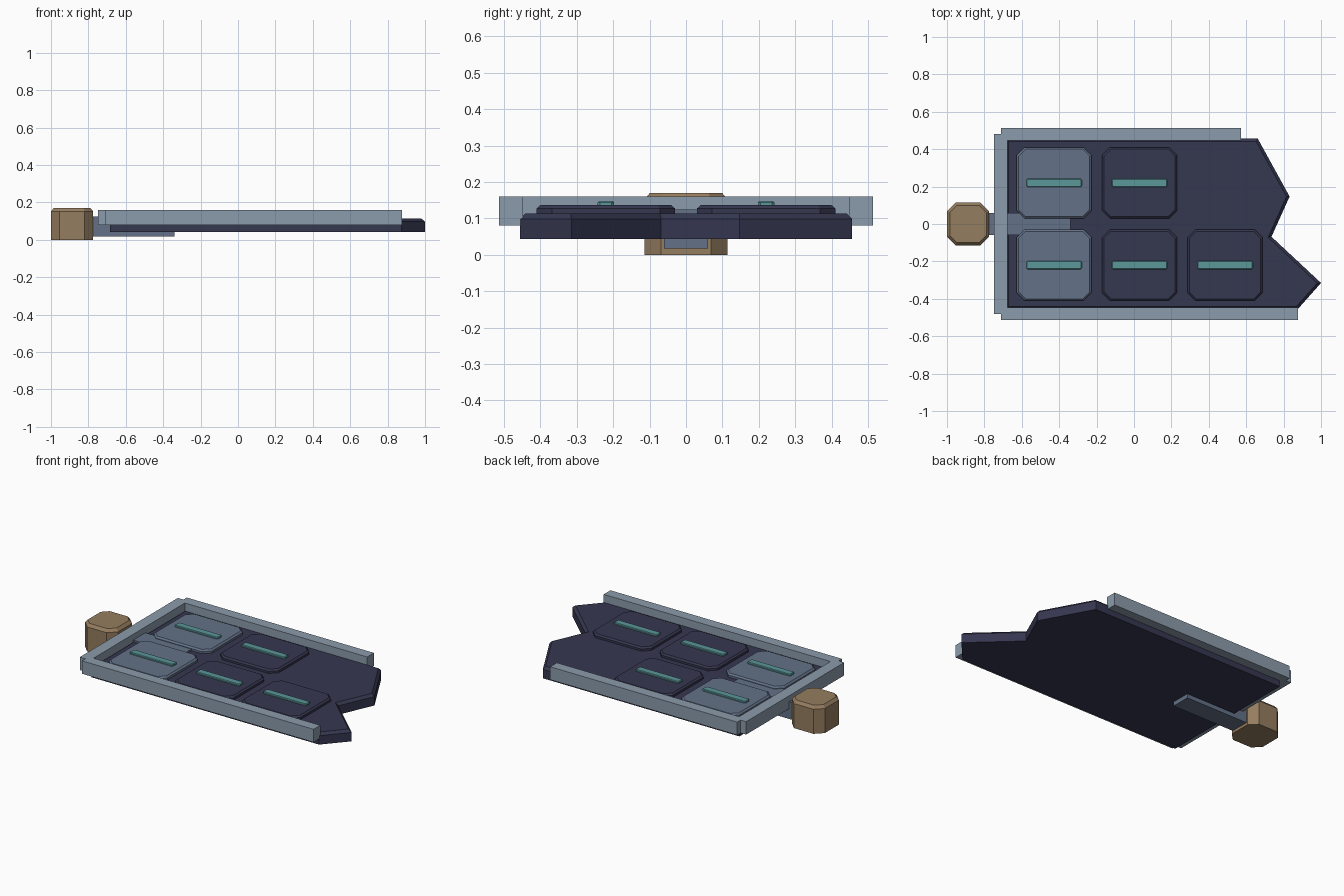
import bpy, bmesh
from mathutils import Vector

if "Cube" in bpy.data.objects:
    bpy.data.objects.remove(bpy.data.objects["Cube"])


def material(name, color):
    m = bpy.data.materials.new(name)
    m.diffuse_color = (*color, 1)
    m.use_nodes = True
    m.node_tree.nodes["Principled BSDF"].inputs["Base Color"].default_value = m.diffuse_color
    return m


NAVY = material("navy", (0.036, 0.038, 0.080))
SLATE = material("slate", (0.125, 0.165, 0.245))
STEEL = material("steel", (0.26, 0.33, 0.41))
TEAL = material("teal", (0.105, 0.31, 0.32))
TAN = material("tan", (0.30, 0.205, 0.115))


def inset_loop(pts, d):
    """Offset a counter-clockwise outline inward by d with mitred corners."""
    pts = [Vector(p) for p in pts]
    out = []
    for i, p in enumerate(pts):
        a = (p - pts[i - 1]).normalized()
        b = (pts[(i + 1) % len(pts)] - p).normalized()
        na, nb = Vector((-a.y, a.x)), Vector((-b.y, b.x))
        out.append(p + (na + nb) * d / (1 + na.dot(nb)))
    return out


def octagon(cx, cy, hx, hy, c):
    """Rectangle with chamfered corners."""
    return [(cx + x, cy + y) for x, y in (
        (hx - c, -hy), (hx, -hy + c), (hx, hy - c), (hx - c, hy),
        (-hx + c, hy), (-hx, hy - c), (-hx, -hy + c), (-hx + c, -hy))]


def prism(name, pts, z0, z1, mat, inset=0.0, rise=0.0):
    """Extruded outline, optionally with a chamfered top rim."""
    rings = [(pts, z0), (pts, z1 - rise)]
    if inset:
        rings.append((inset_loop(pts, inset), z1))
    bm = bmesh.new()
    loops = [[bm.verts.new((p[0], p[1], z)) for p in ring] for ring, z in rings]
    bm.faces.new(loops[0][::-1])
    bm.faces.new(loops[-1])
    n = len(pts)
    for lo, hi in zip(loops, loops[1:]):
        for i in range(n):
            j = (i + 1) % n
            bm.faces.new((lo[i], lo[j], hi[j], hi[i]))
    me = bpy.data.meshes.new(name)
    bm.to_mesh(me)
    bm.free()
    me.materials.append(mat)
    ob = bpy.data.objects.new(name, me)
    bpy.context.collection.objects.link(ob)
    return ob


def box(name, x0, x1, y0, y1, z0, z1, mat):
    return prism(name, [(x0, y0), (x1, y0), (x1, y1), (x0, y1)], z0, z1, mat)


# Broken panel with a jagged right end
outline = [(-0.685, -0.456), (0.875, -0.456), (1.0, -0.315), (0.735, -0.068),
           (0.832, 0.147), (0.662, 0.456), (-0.685, 0.456)]
prism("panel", outline, 0.043, 0.114, NAVY, 0.015, 0.016)

# Raised frame rails
box("front_rail", -0.71, 0.877, -0.513, -0.447, 0.08, 0.16, STEEL)
box("back_rail", -0.71, 0.572, 0.447, 0.513, 0.08, 0.16, STEEL)
box("left_rail", -0.748, -0.677, -0.48, 0.48, 0.08, 0.16, STEEL)

# Arm running through the panel to the end knob
box("arm", -0.79, -0.34, -0.06, 0.06, 0.017, 0.124, SLATE)
prism("end_knob", octagon(-0.887, 0, 0.113, 0.114, 0.046), 0, 0.17, TAN, 0.015, 0.018)

# Tiles, each with a raised bar; the back row lacks its last tile
for row, y, count in (("front", -0.22, 3), ("back", 0.22, 2)):
    for i in range(count):
        x = -0.427 + 0.457 * i
        prism(f"{row}_tile_{i + 1}", octagon(x, y, 0.2, 0.19, 0.042), 0.105, 0.136,
              SLATE if i == 0 else NAVY, 0.01, 0.009)
        prism(f"{row}_bar_{i + 1}", octagon(x, y, 0.148, 0.023, 0.007), 0.13, 0.147,
              TEAL, 0.004, 0.004)
